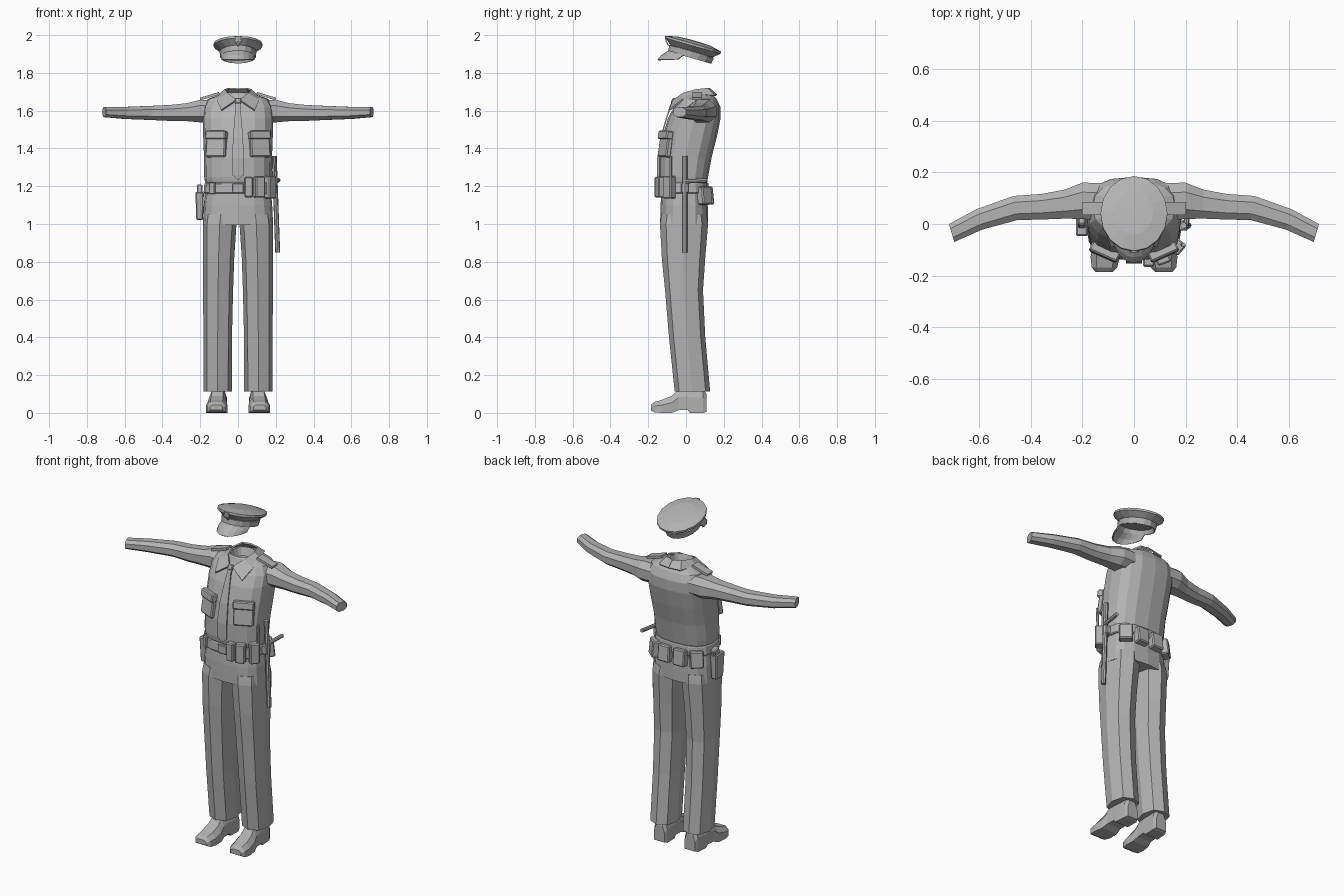
import bpy, bmesh, math
from mathutils import Vector, Matrix, Euler

if "Cube" in bpy.data.objects:
    bpy.data.objects.remove(bpy.data.objects["Cube"])

GREY = (0.45, 0.45, 0.45, 1)
cloth = bpy.data.materials.new("plain grey")
cloth.use_nodes = True
cloth.diffuse_color = GREY
cloth.node_tree.nodes["Principled BSDF"].inputs["Base Color"].default_value = GREY


def finish(name, bm, thick=0):
    bmesh.ops.recalc_face_normals(bm, faces=bm.faces)
    me = bpy.data.meshes.new(name)
    bm.to_mesh(me)
    bm.free()
    me.materials.append(cloth)
    ob = bpy.data.objects.new(name, me)
    bpy.context.collection.objects.link(ob)
    if thick:
        mod = ob.modifiers.new("thickness", 'SOLIDIFY')
        mod.thickness = thick
        mod.offset = 0
    return ob


def loft(name, rings, closed=True, caps=True, thick=0, matrix=None):
    """Skin a list of point rings with quads."""
    bm = bmesh.new()
    rows = [[bm.verts.new(p) for p in ring] for ring in rings]
    n = len(rows[0])
    for a, b in zip(rows, rows[1:]):
        for i in range(n if closed else n - 1):
            j = (i + 1) % n
            bm.faces.new((a[i], a[j], b[j], b[i]))
    if caps and closed:
        bm.faces.new(rows[0])
        bm.faces.new(rows[-1])
    if matrix:
        bm.transform(matrix)
    return finish(name, bm, thick)


def oval(n, power, start=0.0):
    """Unit rounded-square outline."""
    out = []
    for i in range(n):
        a = 2 * math.pi * (i + start) / n
        c, s = math.cos(a), math.sin(a)
        out.append((math.copysign(abs(c) ** (2 / power), c),
                    math.copysign(abs(s) ** (2 / power), s)))
    return out


def level(z, x0, x1, front, back, n=16, power=2.6):
    cx, rx, cy, ry = (x0 + x1) / 2, (x1 - x0) / 2, (front + back) / 2, (back - front) / 2
    return [(cx + rx * u, cy + ry * v, z) for u, v in oval(n, power)]


def body(name, rows):
    return loft(name, [level(z, -w, w, f, b) for z, w, f, b in rows])


def box(name, loc, size, turn=0, tilt=0, taper=1.0, bevel=0.006):
    bm = bmesh.new()
    bmesh.ops.create_cube(bm, size=1)
    for v in bm.verts:
        if v.co.z < 0:
            v.co.x *= taper
            v.co.y *= taper
    rot = Euler((math.radians(tilt), 0, math.radians(turn))).to_matrix().to_4x4()
    bm.transform(Matrix.Translation(loc) @ rot @ Matrix.Diagonal((*size, 1)))
    if bevel:
        bmesh.ops.bevel(bm, geom=bm.edges[:], offset=bevel, segments=1, affect='EDGES')
    return finish(name, bm)


def rod(name, a, b, radius, sides=8):
    a, b = Vector(a), Vector(b)
    bm = bmesh.new()
    bmesh.ops.create_cone(bm, cap_ends=True, segments=sides, radius1=radius,
                          radius2=radius, depth=(b - a).length)
    rot = (b - a).to_track_quat('Z', 'Y').to_matrix().to_4x4()
    bm.transform(Matrix.Translation((a + b) / 2) @ rot)
    return finish(name, bm)


# Shirt, ending in a sunken neck opening
body("shirt", [(1.2, .165, -.125, .105), (1.225, .175, -.138, .113), (1.25, .179, -.142, .117),
               (1.35, .18, -.142, .135), (1.46, .184, -.125, .163), (1.56, .187, -.095, .183),
               (1.62, .182, -.063, .182), (1.662, .16, -.032, .162), (1.69, .082, -.022, .137),
               (1.695, .064, -.015, .118), (1.65, .05, 0, .1)])

# Trouser seat and belt
body("trouser_seat", [(.995, .186, -.137, .117), (1.1, .181, -.135, .115), (1.21, .166, -.126, .106)])
body("belt", [(1.162, .178, -.138, .118), (1.167, .182, -.142, .121),
              (1.213, .178, -.139, .118), (1.218, .174, -.135, .115)])
box("belt_buckle", (0, -.143, 1.19), (.06, .014, .05), bevel=.003)

for side, tag in ((1, "left"), (-1, "right")):
    # Sleeves reach outward and bend forward
    arm = []
    for x, cy, cz, ry, rz, skew in ((.12, .085, 1.598, .08, .062, 0), (.2, .09, 1.598, .075, .064, 0),
                                    (.27, .077, 1.592, .06, .051, 0), (.36, .067, 1.588, .053, .045, 0),
                                    (.46, .062, 1.588, .05, .04, .15), (.6, .018, 1.588, .042, .034, .3),
                                    (.708, -.035, 1.592, .037, .028, .3)):
        arm.append([(side * (x + skew * ry * u), cy + ry * u, cz + rz * v) for u, v in oval(8, 2.4, .5)])
    loft(tag + "_sleeve", arm)

    # Trouser legs with a front and back crease
    leg = []
    for z, x0, x1, f, b in ((.112, .033, .182, -.06, .128), (.4, .032, .183, -.09, .102),
                            (.65, .026, .185, -.111, .09), (.82, .02, .186, -.128, .102),
                            (1.0, .008, .186, -.138, .117), (1.05, .004, .18, -.13, .11)):
        leg.append([(side * x, y, h) for x, y, h in level(z, x0, x1, f, b, 8, 2.35)])
    loft(tag + "_trouser_leg", leg)

    # Shoes
    shoe = []
    for y, w, low, top in ((.108, .034, .006, .1), (.09, .042, 0, .135), (.02, .044, 0, .135),
                           (.008, .044, .016, .135), (-.04, .045, .014, .125), (-.075, .052, 0, .09),
                           (-.13, .056, 0, .068), (-.168, .05, .003, .058), (-.186, .034, .014, .042)):
        cx, mid = .106 - y * .05, low + (top - low) * .6
        shoe.append([(side * (cx + w * u), y, z) for u, z in
                     ((-1, low), (1, low), (1, mid), (.6, top), (-.6, top), (-1, mid))])
    loft(tag + "_shoe", shoe)

    # Collar wing folded from the neck edge down to a point
    inner = ((0, .125, 1.715), (.048, .112, 1.717), (.068, .05, 1.71), (.052, -.015, 1.69), (.008, -.066, 1.655))
    outer = ((0, .162, 1.682), (.07, .15, 1.68), (.102, .06, 1.682), (.112, -.02, 1.655), (.088, -.088, 1.602))
    loft(tag + "_collar", [[(side * x, y, z) for x, y, z in row] for row in (inner, outer)],
         closed=False, thick=.009)

    # Breast pocket, flap and shoulder strap
    box(tag + "_breast_pocket", (side * .114, -.108, 1.418), (.112, .03, .13), side * 24, -8)
    box(tag + "_pocket_flap", (side * .114, -.108, 1.47), (.118, .04, .045), side * 24, -8)
    strap = loft(tag + "_shoulder_strap", [[(side * x, y, z) for y in (.035, .085)] for x, z in
                                           ((.1, 1.692), (.165, 1.672), (.2, 1.662))],
                 closed=False, thick=.014)
    # Belt keeper and rear pouches
    box(tag + "_belt_keeper", (side * .135, -.112, 1.19), (.035, .016, .062), side * 30, bevel=.003)
    box(tag + "_rear_pouch", (side * .05, .123, 1.15), (.075, .045, .095), 0, 6)
    box(tag + "_corner_pouch", (side * .138, .098, 1.15), (.075, .045, .095), side * -42, 6)

# Necktie following the chest
tie = ((1.66, .018, -.066), (1.625, .012, -.082), (1.56, .018, -.103), (1.46, .026, -.132),
       (1.35, .031, -.149), (1.26, .03, -.149), (1.235, 0.002, -.147))
loft("necktie", [[(-w, y, z), (w, y, z)] for z, w, y in tie], closed=False, thick=.007)
box("tie_knot", (0, -.068, 1.65), (.04, .022, .035), 0, -30, .7)

# Front pouches and hand radio on the left
box("front_pouch_inner", (.057, -.146, 1.195), (.045, .04, .108))
box("front_pouch_outer", (.112, -.133, 1.195), (.055, .045, .112), 20)
box("radio", (.168, -.088, 1.195), (.055, .05, .12), 50)
rod("radio_antenna", (.188, -.08, 1.24), (.192, -.08, 1.36), .008, 6)

# Baton with side handle
rod("baton", (.192, -.006, 1.36), (.21, -.006, .85), .013)
rod("baton_handle", (.202, -.006, 1.225), (.214, .112, 1.232), .011)
box("baton_loop", (.19, -.006, 1.19), (.035, .04, .05), bevel=.004)

# Holster on the right hip
box("holster", (-.203, -.005, 1.095), (.045, .085, .15), 0, 0, .8)
box("holster_grip", (-.203, .012, 1.175), (.03, .05, .06), 0, -20)

# Peaked cap, tipped so the front is high
seat = Matrix.Translation((0, .02, 1.881)) @ Matrix.Rotation(math.radians(-16), 4, 'X')


def cap_ring(z, rx, ry):
    return [(rx * u, ry * v, z) for u, v in oval(16, 2)]


loft("cap", [cap_ring(*r) for r in ((.025, .08, .104), (0, .088, .113), (.036, .092, .117),
                                    (.064, .13, .151), (.076, .13, .151), (.09, .075, .09),
                                    (.093, .02, .025))], matrix=seat)
loft("cap_band", [cap_ring(*r) for r in ((.002, .091, .116), (.034, .095, .12))],
     caps=False, thick=.006, matrix=seat)
peak = []
for reach, drop in ((0, .004), (.03, -.03), (.044, -.058)):
    row = []
    for i in range(9):
        a = math.radians(-72 + 18 * i)
        row.append((.091 * math.sin(a), -.115 * math.cos(a) - reach * math.cos(a) ** .7,
                    drop * math.cos(a) ** .7))
    peak.append(row)
loft("cap_peak", peak, closed=False, thick=.007, matrix=seat)
loft("cap_badge", [[(-w, y, z), (w, y, z)] for z, w, y in
                   ((.03, .004, -.126), (.05, .018, -.146), (.074, .014, -.155))],
     closed=False, thick=.006, matrix=seat)
